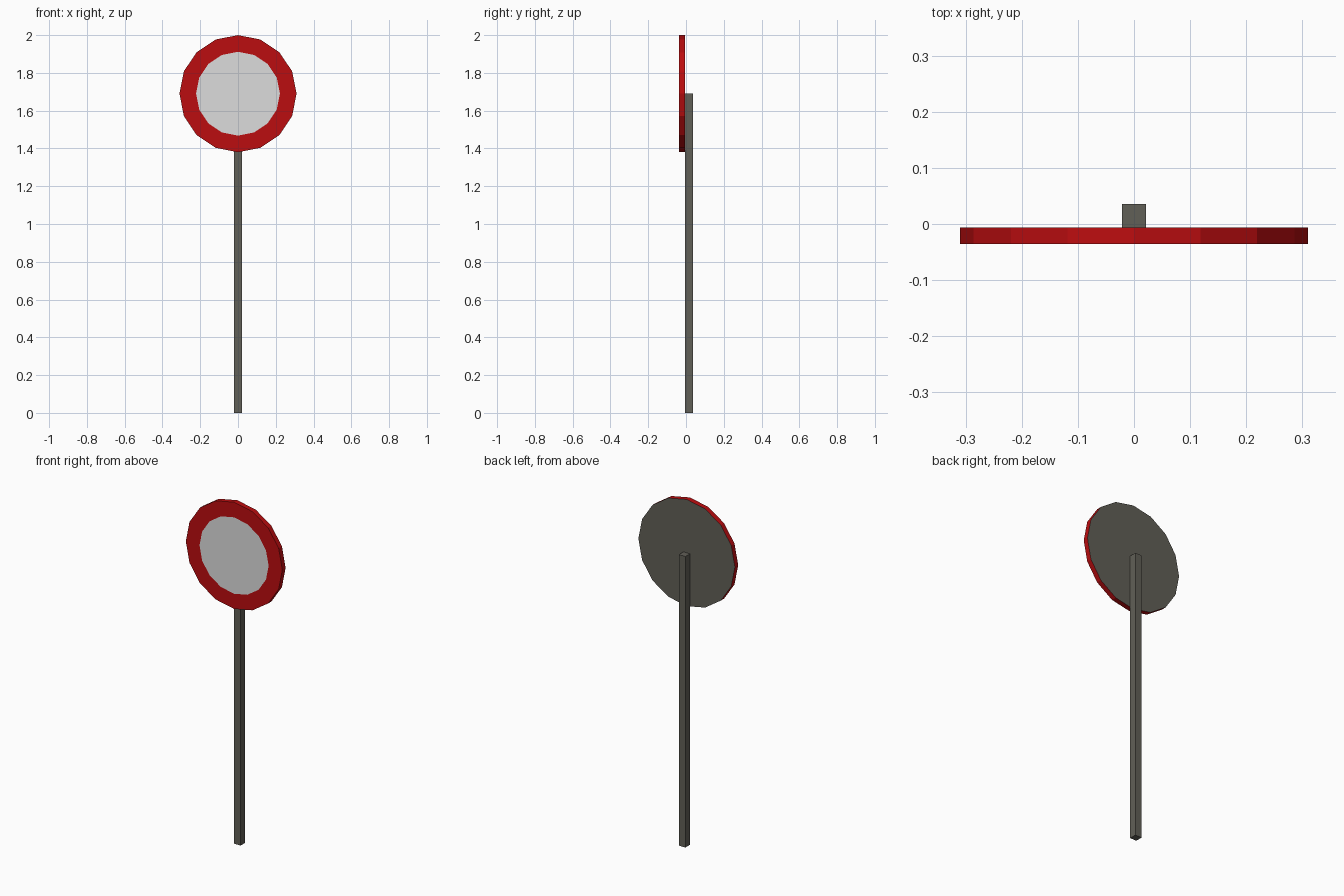
import bpy, bmesh, math
from mathutils import Matrix

if "Cube" in bpy.data.objects:
    bpy.data.objects.remove(bpy.data.objects["Cube"])

def material(name, rgb):
    m = bpy.data.materials.new(name)
    m.diffuse_color = (*rgb, 1)
    m.use_nodes = True
    m.node_tree.nodes["Principled BSDF"].inputs["Base Color"].default_value = m.diffuse_color
    return m

red = material("sign red", (0.50, 0.004, 0.005))
white = material("sign white", (0.72, 0.72, 0.72))
grey = material("metal grey", (0.12, 0.115, 0.095))

def add_object(name, bm, mats):
    mesh = bpy.data.meshes.new(name)
    bm.to_mesh(mesh)
    bm.free()
    for m in mats:
        mesh.materials.append(m)
    ob = bpy.data.objects.new(name, mesh)
    bpy.context.collection.objects.link(ob)
    return ob

# Square post, ending behind the centre of the disc
W, BACK, SEAT, FRONT, CENTRE = 0.042, 0.036, -0.006, -0.036, 1.69
bm = bmesh.new()
bmesh.ops.create_cube(bm, size=1)
bmesh.ops.scale(bm, vec=(W, BACK - SEAT, CENTRE), verts=bm.verts)
bmesh.ops.translate(bm, vec=(0, (BACK + SEAT) / 2, CENTRE / 2), verts=bm.verts)
add_object("post", bm, [grey])

# Sixteen-sided disc with an inset white field, red rim and grey back
R, R_IN = 0.31, 0.222
bm = bmesh.new()
bmesh.ops.create_cone(bm, cap_ends=True, segments=16, radius1=R, radius2=R,
                      depth=SEAT - FRONT,
                      matrix=Matrix.Translation((0, (SEAT + FRONT) / 2, CENTRE))
                      @ Matrix.Rotation(math.radians(90), 4, 'X'))
bm.normal_update()
front = min(bm.faces, key=lambda f: f.normal.y)
back = max(bm.faces, key=lambda f: f.normal.y)
back.material_index = 2
bmesh.ops.inset_region(bm, faces=[front], use_even_offset=True,
                       thickness=(R - R_IN) * math.cos(math.pi / 16))
front.material_index = 1
add_object("sign_disc", bm, [red, white, grey])
